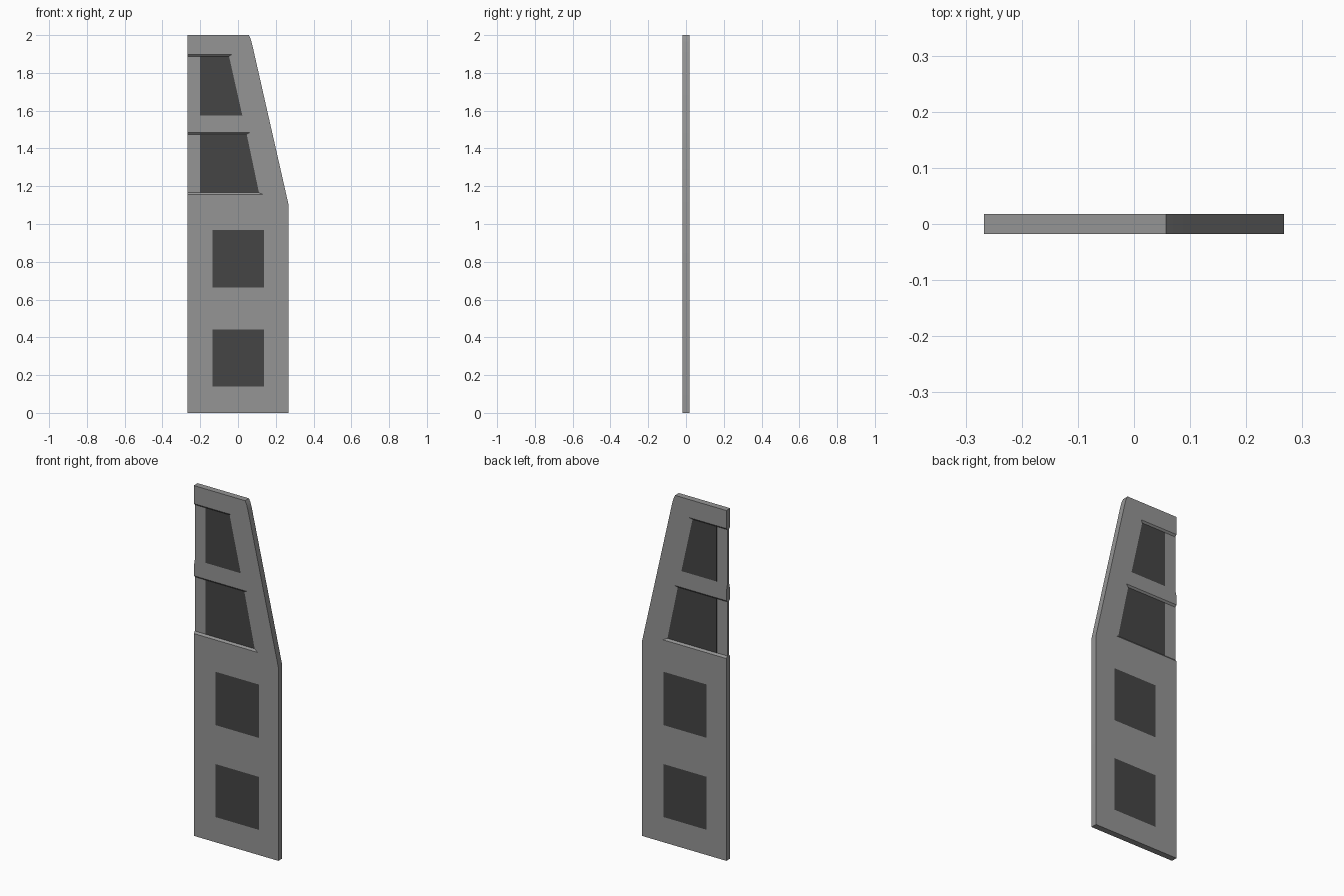
import bpy, bmesh
from math import radians

if "Cube" in bpy.data.objects:
    bpy.data.objects.remove(bpy.data.objects["Cube"])

HALF = 0.0175    # half thickness of the slab
FLOOR = 0.008    # half thickness inside the recesses


def material(name, grey):
    m = bpy.data.materials.new(name)
    m.diffuse_color = (grey, grey, grey, 1)
    m.use_nodes = True
    m.node_tree.nodes["Principled BSDF"].inputs["Base Color"].default_value = m.diffuse_color
    return m


def loft(name, a, ya, b, yb, mat):
    """Solid between polygon a (x, z) at y=ya and polygon b at y=yb."""
    bm = bmesh.new()
    va = [bm.verts.new((x, ya, z)) for x, z in a]
    vb = [bm.verts.new((x, yb, z)) for x, z in b]
    bm.faces.new(va)
    bm.faces.new(vb[::-1])
    n = len(a)
    for i in range(n):
        j = (i + 1) % n
        bm.faces.new((va[j], va[i], vb[i], vb[j]))
    bmesh.ops.recalc_face_normals(bm, faces=bm.faces[:])
    me = bpy.data.meshes.new(name)
    bm.to_mesh(me)
    bm.free()
    me.materials.append(mat)
    ob = bpy.data.objects.new(name, me)
    bpy.context.collection.objects.link(ob)
    return ob


def quad(left, z0, z1, r0, r1):
    return [(left, z0), (r0, z0), (r1, z1), (left, z1)]


frame_grey = material("frame_grey", 0.30)
dark = material("dark_pane", 0.06)

# Main tapered slab
outline = [(-0.267, 0), (0.267, 0), (0.267, 1.105), (0.074, 1.955),
           (0.066, 1.982), (0.057, 2.0), (-0.267, 2.0)]
body = loft("tapered_panel", outline, -HALF, outline, HALF, frame_grey)

# Recesses: (pane outline, recess floor outline, recess rim outline)
# Pane borders are tucked slightly into the slopes.
recesses = [
    (quad(-0.2, 1.573, 1.888, 0.0245, -0.046), quad(-0.3, 1.575, 1.887, 0.022, -0.048),
     quad(-0.3, 1.535, 1.897, 0.05, -0.034)),
    (quad(-0.2, 1.165, 1.476, 0.1125, 0.047), quad(-0.3, 1.166, 1.475, 0.11, 0.045),
     quad(-0.3, 1.155, 1.485, 0.135, 0.066)),
]
for z0, z1 in ((0.665, 0.967), (0.14, 0.44)):
    pane = quad(-0.137, z0 - 0.002, z1 + 0.002, 0.138, 0.138)
    floor = quad(-0.135, z0, z1, 0.136, 0.136)
    rim = quad(-0.165, z0 - 0.03, z1 + 0.03, 0.166, 0.166)
    recesses.append((pane, floor, rim))

cutters = []
for pane, floor, rim in recesses:
    # Sloped recess on the front and the back
    k = 1.3
    outer = [(a + (c - a) * k, b + (d - b) * k) for (a, b), (c, d) in zip(floor, rim)]
    for s in (-1, 1):
        c = loft("recess_cutter", floor, s * FLOOR, outer,
                 s * (FLOOR + (HALF - FLOOR) * k), frame_grey)
        c.hide_render = True
        c.hide_set(True)
        m = body.modifiers.new("recess", 'BOOLEAN')
        m.operation = 'DIFFERENCE'
        m.solver = 'EXACT'
        m.object = c
        cutters.append(c)
    # Dark inset pane
    loft("window_pane", pane, -FLOOR - 0.0004, pane, FLOOR + 0.0004, dark)

# Apply the cuts and drop the cutters
bpy.context.view_layer.objects.active = body
body.select_set(True)
for m in list(body.modifiers):
    bpy.ops.object.modifier_apply(modifier=m.name)
for c in cutters:
    bpy.data.objects.remove(c)

# Gentle slopes blend into the flat faces, steep steps stay sharp
bpy.ops.object.shade_smooth_by_angle(angle=radians(35))
w = body.modifiers.new("flat_faces", 'WEIGHTED_NORMAL')
w.keep_sharp = True
w.weight = 100
